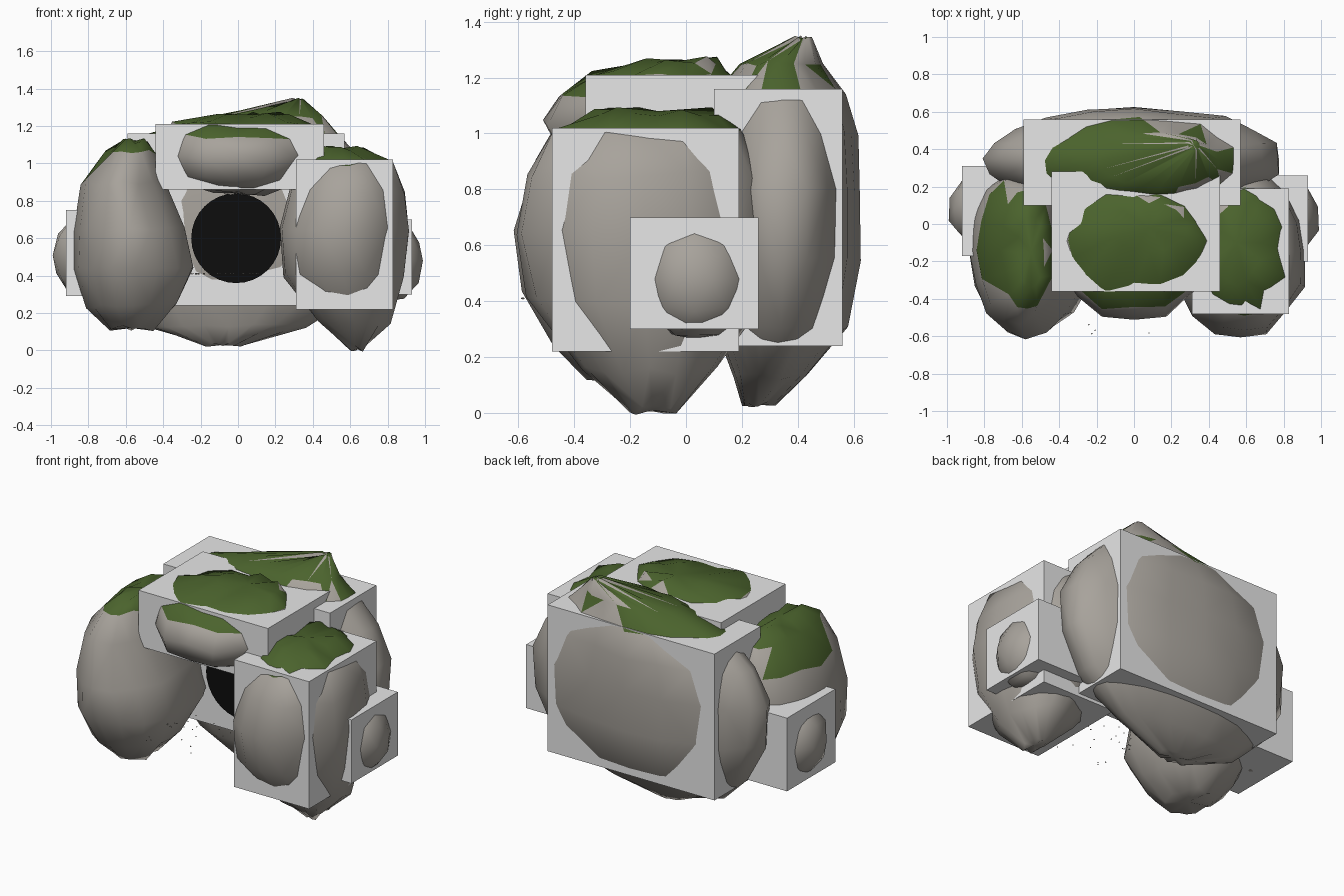
import bpy, bmesh, random
from math import sin, cos, pi
from mathutils import Vector, Matrix

if "Cube" in bpy.data.objects:
    bpy.data.objects.remove(bpy.data.objects["Cube"], do_unlink=True)
random.seed(4)


def material(name, colour):
    mat = bpy.data.materials.new(name)
    mat.use_nodes = True
    mat.diffuse_color = (*colour, 1)
    shader = next(n for n in mat.node_tree.nodes if n.type == "BSDF_PRINCIPLED")
    shader.inputs["Base Color"].default_value = (*colour, 1)
    shader.inputs["Roughness"].default_value = 0.9
    return mat


STONE = material("stone grey", (0.39, 0.365, 0.33))
MOSS = material("moss green", (0.07, 0.125, 0.026))
BLOCK = material("pale block grey", (0.8, 0.8, 0.8))
DARK = material("cave black", (0.004, 0.004, 0.004))


def finish(bm, name, *mats):
    mesh = bpy.data.meshes.new(name)
    bm.to_mesh(mesh)
    bm.free()
    for mat in mats:
        mesh.materials.append(mat)
    obj = bpy.data.objects.new(name, mesh)
    bpy.context.collection.objects.link(obj)
    return obj


def moss_and_smooth(bm, steepness, moss_height):
    """Smooth every face and turn the upward ones above a height to moss."""
    bmesh.ops.recalc_face_normals(bm, faces=bm.faces)
    for face in bm.faces:
        face.smooth = True
        high = face.calc_center_median().z > moss_height
        face.material_index = int(high and face.normal.z > steepness)


def rock(name, rings, steepness, moss_height, sides=16, rough=0.05):
    """Loft a boulder through rings of (z, centre x, centre y, radius x, radius y)."""
    bm = bmesh.new()
    loops = []
    lumps = [1 + random.uniform(-rough, rough) for _ in range(sides)]
    for z, cx, cy, rx, ry in rings:
        loop = []
        for i in range(sides):
            a = 2 * pi * i / sides
            k = lumps[i] + random.uniform(-rough, rough) * 0.6
            dz = random.uniform(-rough, rough) * 0.35
            loop.append(bm.verts.new((cx + rx * k * cos(a), cy + ry * k * sin(a), z + dz)))
        loops.append(loop)
    for low, up in zip(loops, loops[1:]):
        for i in range(sides):
            j = (i + 1) % sides
            bm.faces.new((low[i], low[j], up[j], up[i]))
    for loop, ring in ((loops[0], rings[0]), (loops[-1], rings[-1])):
        tip = bm.verts.new((ring[1], ring[2], ring[0]))
        for i in range(sides):
            bm.faces.new((loop[i], loop[(i + 1) % sides], tip))
    bmesh.ops.triangulate(bm, faces=bm.faces)
    moss_and_smooth(bm, steepness, moss_height)
    return finish(bm, name, STONE, MOSS)


def small_rock(name, centre, radii):
    bm = bmesh.new()
    bmesh.ops.create_icosphere(bm, subdivisions=2, radius=1)
    for v in bm.verts:
        v.co *= random.uniform(0.93, 1.05)
        v.co = Vector(c + r * p for c, r, p in zip(centre, radii, v.co))
    moss_and_smooth(bm, 0.8, centre[2])
    return finish(bm, name, STONE, MOSS)


def block(name, low, high):
    low, high = Vector(low), Vector(high)
    bm = bmesh.new()
    bmesh.ops.create_cube(bm, size=1)
    bmesh.ops.scale(bm, vec=high - low, verts=bm.verts)
    bmesh.ops.translate(bm, vec=(low + high) / 2, verts=bm.verts)
    return finish(bm, name, BLOCK)


# Boulders around the entrance
rock("right_pillar_rock", [
    (0.12, -0.57, -0.2, 0.12, 0.16), (0.24, -0.56, -0.18, 0.24, 0.31),
    (0.45, -0.55, -0.16, 0.33, 0.45), (0.65, -0.58, -0.15, 0.3, 0.47),
    (0.9, -0.61, -0.14, 0.22, 0.4), (1.06, -0.57, -0.14, 0.14, 0.33),
    (1.12, -0.55, -0.15, 0.07, 0.2)], 0.55, 0.8)
rock("left_pillar_rock", [
    (0.01, 0.64, -0.12, 0.04, 0.09), (0.15, 0.62, -0.13, 0.2, 0.24),
    (0.4, 0.56, -0.15, 0.33, 0.42), (0.65, 0.57, -0.15, 0.35, 0.46),
    (0.85, 0.59, -0.15, 0.31, 0.42), (1.0, 0.59, -0.15, 0.24, 0.34),
    (1.08, 0.55, -0.1, 0.13, 0.22)], 0.6, 0.9)
rock("lintel_rock", [
    (0.84, 0, -0.1, 0.14, 0.2), (0.92, -0.02, -0.1, 0.38, 0.36),
    (1.04, 0, -0.1, 0.44, 0.42), (1.14, 0, -0.1, 0.42, 0.36),
    (1.21, 0, -0.09, 0.37, 0.25), (1.26, 0.08, -0.02, 0.2, 0.13)], 0.6, 1.0)
rock("back_rock", [
    (0.03, -0.08, 0.26, 0.1, 0.06), (0.13, -0.05, 0.3, 0.42, 0.13),
    (0.3, 0, 0.34, 0.66, 0.24), (0.55, 0, 0.35, 0.78, 0.27),
    (0.8, 0, 0.35, 0.8, 0.27), (1.0, 0, 0.35, 0.7, 0.26),
    (1.15, 0.03, 0.34, 0.53, 0.23), (1.25, 0.14, 0.34, 0.32, 0.15),
    (1.34, 0.32, 0.42, 0.03, 0.03)], 0.6, 1.14, sides=20, rough=0.03)
small_rock("left_side_rock", (0.8, 0.03, 0.48), (0.2, 0.21, 0.23))
small_rock("right_side_rock", (-0.8, 0.08, 0.51), (0.2, 0.2, 0.23))

# Plain blocks enclosing the boulders
block("back_block", (-0.59, 0.1, 0.24), (0.57, 0.56, 1.16))
block("lintel_block", (-0.44, -0.36, 0.86), (0.46, 0.28, 1.21))
block("left_pillar_block", (0.31, -0.48, 0.22), (0.83, 0.19, 1.02))
block("left_side_block", (0.56, -0.2, 0.3), (0.93, 0.26, 0.7))
block("right_side_block", (-0.92, -0.17, 0.29), (-0.56, 0.31, 0.75))

# Dark cave mouth
bm = bmesh.new()
turn = Matrix.Translation((-0.01, 0.04, 0.6)) @ Matrix.Rotation(pi / 2, 4, "X")
bmesh.ops.create_circle(bm, cap_ends=True, segments=32, radius=0.24, matrix=turn)
finish(bm, "cave_mouth", DARK)

# Drifting specks in front of the mouth
bm = bmesh.new()
for _ in range(24):
    spot = (random.uniform(-0.28, 0.14), random.uniform(-0.6, -0.15), 0.41)
    bmesh.ops.create_icosphere(bm, subdivisions=1, radius=0.004,
                               matrix=Matrix.Translation(spot))
finish(bm, "specks", STONE)
